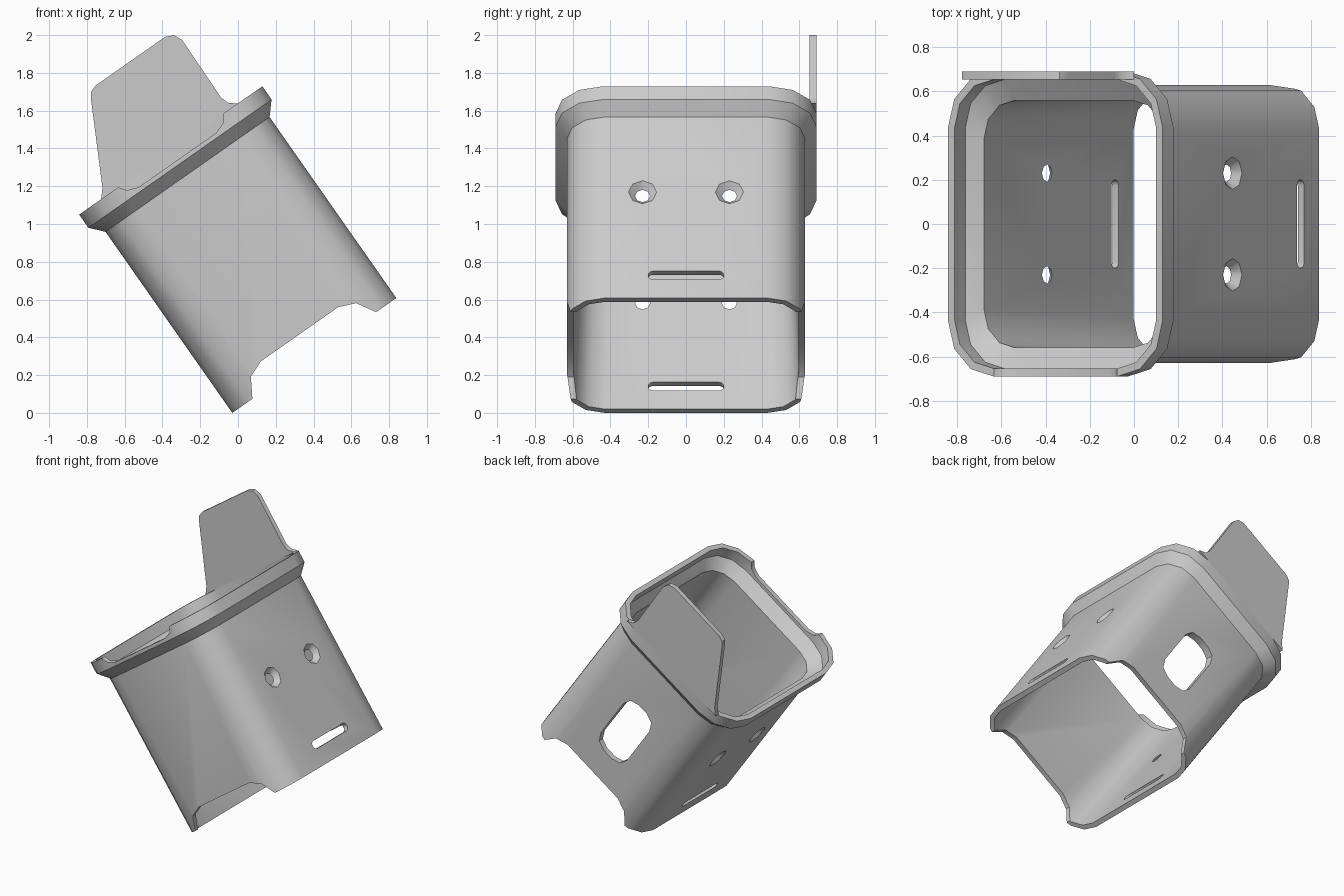
import bpy, bmesh, math
from mathutils import Matrix

if "Cube" in bpy.data.objects:
    bpy.data.objects.remove(bpy.data.objects["Cube"], do_unlink=True)

# Whole holder leans over about the y axis
TILT = Matrix.Translation((0.404, 0, 0.304)) @ Matrix.Rotation(math.radians(-35), 4, 'Y')

grey = bpy.data.materials.new("plain grey")
grey.use_nodes = True
colour = (0.6, 0.6, 0.6, 1)
grey.diffuse_color = colour
grey.node_tree.nodes["Principled BSDF"].inputs["Base Color"].default_value = colour


def make_object(name, bm):
    bmesh.ops.recalc_face_normals(bm, faces=bm.faces)
    mesh = bpy.data.meshes.new(name)
    bm.to_mesh(mesh)
    bm.free()
    mesh.materials.append(grey)
    obj = bpy.data.objects.new(name, mesh)
    bpy.context.collection.objects.link(obj)
    obj.matrix_world = TILT
    return obj


def rounded_rect(hx, hy, r, steps=3):
    pts = []
    for quarter, (sx, sy) in enumerate([(1, 1), (-1, 1), (-1, -1), (1, -1)]):
        for i in range(steps + 1):
            a = math.pi / 2 * (quarter + i / steps)
            pts.append((sx * (hx - r) + r * math.cos(a), sy * (hy - r) + r * math.sin(a)))
    return pts


def prism(name, points, axis, lo, hi):
    """Outline in the (x, z) or (y, z) plane, extruded along the other axis."""
    bm = bmesh.new()
    ends = []
    for d in (lo, hi):
        ends.append([bm.verts.new((p, d, q) if axis == 'Y' else (d, p, q)) for p, q in points])
        bm.faces.new(ends[-1])
    n = len(points)
    for i in range(n):
        j = (i + 1) % n
        bm.faces.new((ends[0][i], ends[0][j], ends[1][j], ends[1][i]))
    return make_object(name, bm)


# Sleeve: one thin shell lofted through height, half width, half depth, corner radius
rings = [
    (0, 0.53, 0.63, 0.2), (1.17, 0.53, 0.63, 0.2),
    (1.24, 0.592, 0.69, 0.25), (1.325, 0.592, 0.69, 0.25),
    (1.325, 0.557, 0.655, 0.22), (1.24, 0.557, 0.655, 0.22),
    (1.18, 0.495, 0.56, 0.17), (0, 0.495, 0.6, 0.17),
]
bm = bmesh.new()
loops = [[bm.verts.new((x, y, z)) for x, y in rounded_rect(hx, hy, r)] for z, hx, hy, r in rings]
for k, a in enumerate(loops):
    b = loops[(k + 1) % len(loops)]
    for i in range(len(a)):
        j = (i + 1) % len(a)
        bm.faces.new((a[i], a[j], b[j], b[i]))
sleeve = make_object("sleeve", bm)

# Cutters: bottom notches, rim notch, back window, belt slots
half = [(-0.4, -0.1), (-0.4, 0), (-0.34, 0.1), (-0.25, 0.137)]
cutters = [prism("bottom_notch", half + [(-x, z) for x, z in reversed(half)], 'Y', -1, 1)]
half = [(-0.34, 1.4), (-0.34, 1.325), (-0.31, 1.285), (-0.25, 1.263)]
cutters.append(prism("rim_notch", half + [(-x, z) for x, z in reversed(half)], 'Y', -1, -0.4))
window = [(x - 0.01, z + 0.59) for x, z in rounded_rect(0.13, 0.25, 0.09, 2)]
cutters.append(prism("window", window, 'Y', 0.4, 1))
slot = [(y, z + 0.147) for y, z in rounded_rect(0.2, 0.028, 0.027)]
cutters.append(prism("slot", slot, 'X', -1, 1))

# Countersunk screw holes in both side walls
for side in (-1, 1):
    for y in (-0.23, 0.23):
        bm = bmesh.new()
        place = Matrix.Translation((side * 0.5125, y, 0.684)) @ Matrix.Rotation(side * math.pi / 2, 4, 'Y')
        bmesh.ops.create_cone(bm, cap_ends=True, segments=8, radius1=0.027, radius2=0.087,
                              depth=0.06, matrix=place)
        cutters.append(make_object("screw_hole", bm))

for cutter in cutters:
    cutter.hide_render = True
    mod = sleeve.modifiers.new("cut", 'BOOLEAN')
    mod.operation = 'DIFFERENCE'
    mod.solver = 'EXACT'
    mod.object = cutter
bpy.context.view_layer.objects.active = sleeve
for mod in list(sleeve.modifiers):
    bpy.ops.object.modifier_apply(modifier=mod.name)
for cutter in cutters:
    bpy.data.objects.remove(cutter, do_unlink=True)

# Upright tab standing on the back of the rim
outline = [(-0.45, 1.325), (-0.41, 1.37), (-0.19, 1.79), (-0.17, 1.82), (-0.13, 1.835),
           (0.32, 1.835), (0.365, 1.815), (0.385, 1.77), (0.379, 1.4), (0.395, 1.354), (0.435, 1.325)]
tab = prism("back_tab", outline, 'Y', 0.655, 0.69)

# Smooth rounded corners, keep real edges crisp
bpy.ops.object.select_all(action='DESELECT')
for obj in (sleeve, tab):
    obj.select_set(True)
bpy.context.view_layer.objects.active = sleeve
bpy.ops.object.shade_smooth_by_angle(angle=math.radians(35))
